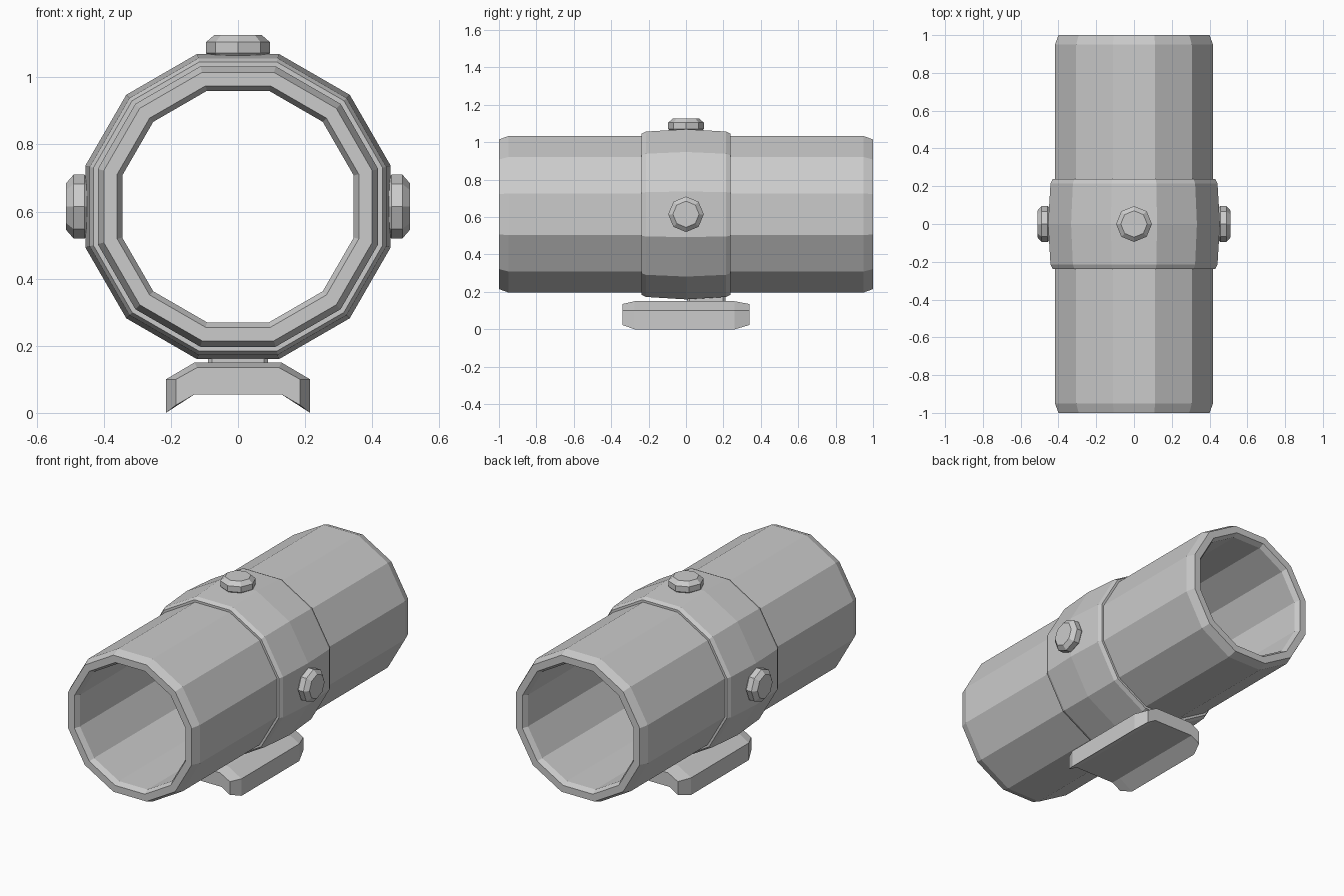
import bpy, bmesh, math
from mathutils import Matrix, Vector

if "Cube" in bpy.data.objects:
    bpy.data.objects.remove(bpy.data.objects["Cube"])

AXIS_Z = 0.615


def finish(bm, name):
    bmesh.ops.recalc_face_normals(bm, faces=bm.faces)
    me = bpy.data.meshes.new(name)
    bm.to_mesh(me)
    bm.free()
    ob = bpy.data.objects.new(name, me)
    bpy.context.collection.objects.link(ob)
    return ob


def loft(rings, name, closed=False, caps=True, matrix=None):
    """Skin a list of equal-length point rings."""
    bm = bmesh.new()
    vs = [[bm.verts.new(p) for p in r] for r in rings]
    n = len(rings[0])
    pairs = list(zip(vs, vs[1:])) + ([(vs[-1], vs[0])] if closed else [])
    for a, b in pairs:
        for i in range(n):
            j = (i + 1) % n
            bm.faces.new((a[i], a[j], b[j], b[i]))
    if caps and not closed:
        bm.faces.new(vs[0])
        bm.faces.new(vs[-1])
    if matrix:
        bm.transform(matrix)
    return finish(bm, name)


def ring12(y, apothem):
    """Flat-topped 12-sided ring around the barrel axis."""
    r = apothem / math.cos(math.pi / 12)
    return [(r * math.cos(math.radians(15 + 30 * i)), y,
             AXIS_Z + r * math.sin(math.radians(15 + 30 * i))) for i in range(12)]


# Open barrel with chamfered lips
tube = [(-1, 0.40), (-0.95, 0.418), (0.95, 0.418), (1, 0.40),
        (1, 0.36), (0.97, 0.345), (-0.97, 0.345), (-1, 0.36)]
loft([ring12(*p) for p in tube], "barrel", closed=True)

# Slightly bulging clamp band
band = [(-0.237, 0.41), (-0.237, 0.431), (-0.215, 0.442), (0, 0.455),
        (0.215, 0.442), (0.237, 0.431), (0.237, 0.41)]
loft([ring12(*p) for p in band], "clamp_band", closed=True)

# Octagonal knobs on top and both sides
knob = [(0.43, 0.085), (0.447, 0.085), (0.457, 0.095), (0.49, 0.095), (0.512, 0.07)]
for name, ang in (("top_knob", 0), ("right_knob", 90), ("left_knob", -90)):
    rings = [[(r * math.cos(math.tau * i / 8), r * math.sin(math.tau * i / 8), h)
              for i in range(8)] for h, r in knob]
    loft(rings, name, matrix=Matrix.Translation((0, 0, AXIS_Z))
         @ Matrix.Rotation(math.radians(ang), 4, 'Y'))

# Short post joining band and foot
bm = bmesh.new()
bmesh.ops.create_cube(bm, size=1)
bm.transform(Matrix.Translation((0, 0.108, 0.155)) @ Matrix.Diagonal((0.18, 0.205, 0.09, 1)))
edges = [e for e in bm.edges
         if abs((e.verts[0].co - e.verts[1].co).normalized().z) > 0.9]
bmesh.ops.bevel(bm, geom=edges, offset=0.012, segments=1, affect='EDGES')
finish(bm, "post")


# Arched mounting foot with chamfered ends
def mirrored(y, half):
    return [(x, y, z) for x, z in half] + [(-x, y, z) for x, z in reversed(half)]


full = [(0.13, 0.15), (0.215, 0.10), (0.215, 0.003), (0.13, 0.055)]
small = [(0.122, 0.135), (0.185, 0.10), (0.185, 0.023), (0.13, 0.055)]
full[2] = (0.215, 0.0)
loft([mirrored(-0.34, small), mirrored(-0.275, full),
      mirrored(0.26, full), mirrored(0.34, small)], "mounting_foot")
